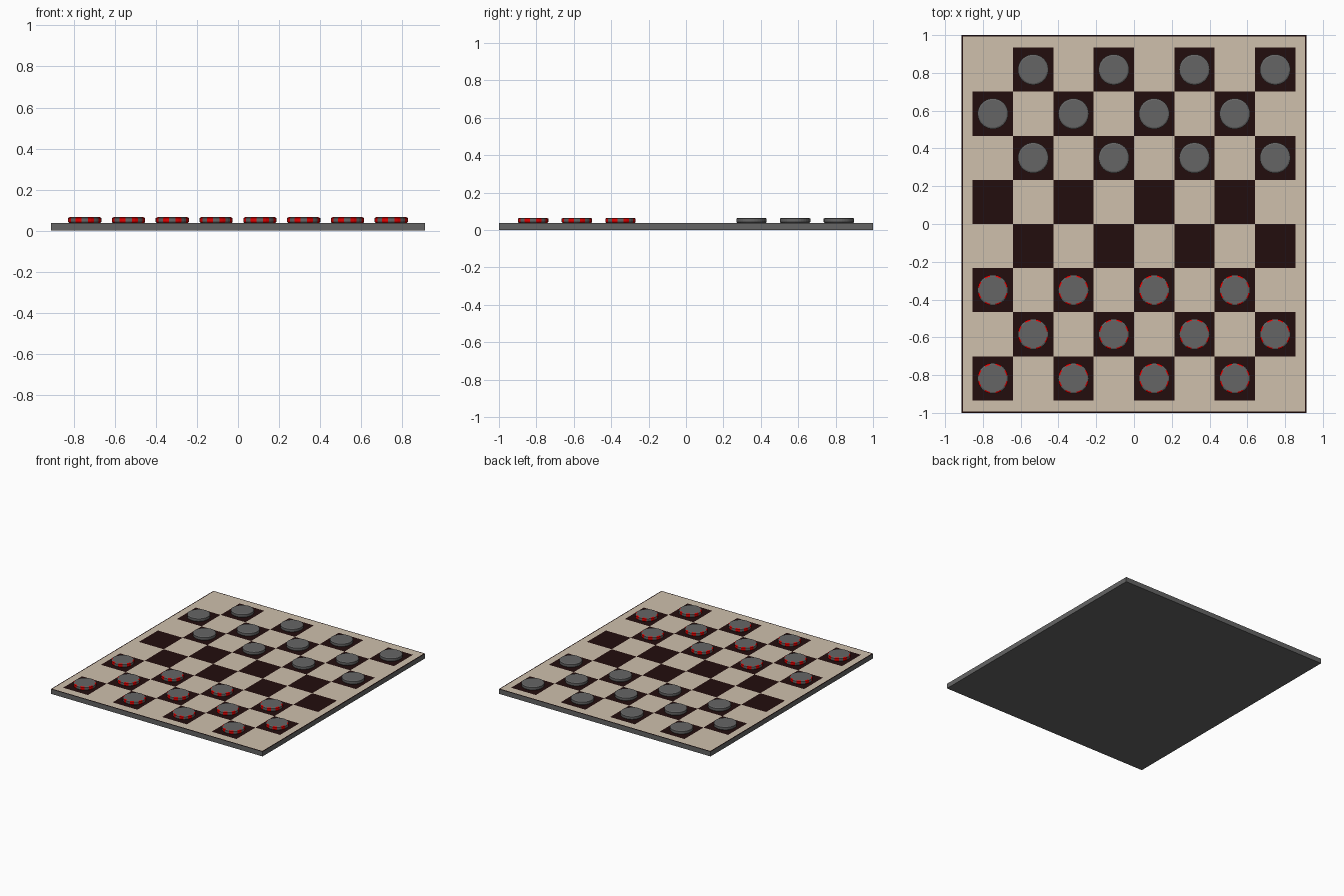
import bpy, bmesh, math

cube = bpy.data.objects.get("Cube")
if cube:
    bpy.data.objects.remove(cube)


def material(name, rgb):
    m = bpy.data.materials.new(name)
    m.use_nodes = True
    col = (*rgb, 1.0)
    m.diffuse_color = col
    bsdf = next(n for n in m.node_tree.nodes if n.type == 'BSDF_PRINCIPLED')
    bsdf.inputs["Base Color"].default_value = col
    bsdf.inputs["Roughness"].default_value = 0.7
    return m


GREY = material("slate grey", (0.13, 0.13, 0.13))
TAN = material("pale tan", (0.62, 0.53, 0.415))
DARK = material("dark brown", (0.016, 0.004, 0.004))
RED = material("red", (0.8, 0.0, 0.0))

HALF_X, HALF_Y, TOP = 0.912, 1.0, 0.038
CELL_X, CELL_Y = 0.2135, 0.2335
RIM = 0.007


def finish(name, bm, mats):
    mesh = bpy.data.meshes.new(name)
    bmesh.ops.recalc_face_normals(bm, faces=bm.faces)
    bm.to_mesh(mesh)
    bm.free()
    for m in mats:
        mesh.materials.append(m)
    obj = bpy.data.objects.new(name, mesh)
    bpy.context.collection.objects.link(obj)
    return obj


# Board: a slab whose top is cut into rim, margin and an 8 x 8 chequer
def make_board():
    xs = [(i - 4) * CELL_X for i in range(9)]
    ys = [(i - 4) * CELL_Y for i in range(9)]
    xs = [-HALF_X, RIM - HALF_X] + xs + [HALF_X - RIM, HALF_X]
    ys = [-HALF_Y, RIM - HALF_Y] + ys + [HALF_Y - RIM, HALF_Y]
    bm = bmesh.new()
    grid = [[bm.verts.new((x, y, TOP)) for x in xs] for y in ys]
    last = len(xs) - 2
    for j in range(last + 1):
        for i in range(last + 1):
            f = bm.faces.new((grid[j][i], grid[j][i + 1],
                              grid[j + 1][i + 1], grid[j + 1][i]))
            rim = i in (0, last) or j in (0, last)
            playing = 2 <= i <= 9 and 2 <= j <= 9
            dark = rim or (playing and (i + j) % 2 == 0)
            f.material_index = 2 if dark else 1
    # Extrude the outline down for the sides, then close the base
    border = [e for e in bm.edges if e.is_boundary]
    out = bmesh.ops.extrude_edge_only(bm, edges=border)["geom"]
    for g in out:
        if isinstance(g, bmesh.types.BMVert):
            g.co.z = 0.0
    lower = [g for g in out if isinstance(g, bmesh.types.BMEdge)]
    bmesh.ops.contextual_create(bm, geom=lower)
    for f in bm.faces:
        if f.calc_center_median().z < TOP - 0.001:
            f.material_index = 0
    finish("board", bm, [GREY, TAN, DARK])


# Playing piece: low disc with a small chamfer, optionally striped on its edge
def make_piece(name, x, y, striped):
    n = 32
    profile = [(0.077, 0.0), (0.081, 0.004), (0.081, 0.023), (0.073, 0.027)]
    bm = bmesh.new()
    rings = [[bm.verts.new((r * math.cos(math.tau * k / n),
                            r * math.sin(math.tau * k / n), z))
              for k in range(n)] for r, z in profile]
    for low, high in zip(rings, rings[1:]):
        for k in range(n):
            f = bm.faces.new((low[k], low[(k + 1) % n],
                              high[(k + 1) % n], high[k]))
            f.material_index = int(striped and k % 4 in (1, 2))
    bm.faces.new(rings[0])
    bm.faces.new(rings[-1])
    obj = finish(name, bm, [GREY, RED])
    obj.location = (x, y, TOP)


make_board()

# Three rows of pieces at each end, on the dark squares
count = {"grey_piece": 0, "red_striped_piece": 0}
for row in (0, 1, 2, 5, 6, 7):
    striped = row < 3
    kind = "red_striped_piece" if striped else "grey_piece"
    for col in range(8):
        if (row + col) % 2 == 0:
            count[kind] += 1
            make_piece(f"{kind}_{count[kind]}", (col - 3.5) * CELL_X,
                       (row - 3.5) * CELL_Y, striped)
